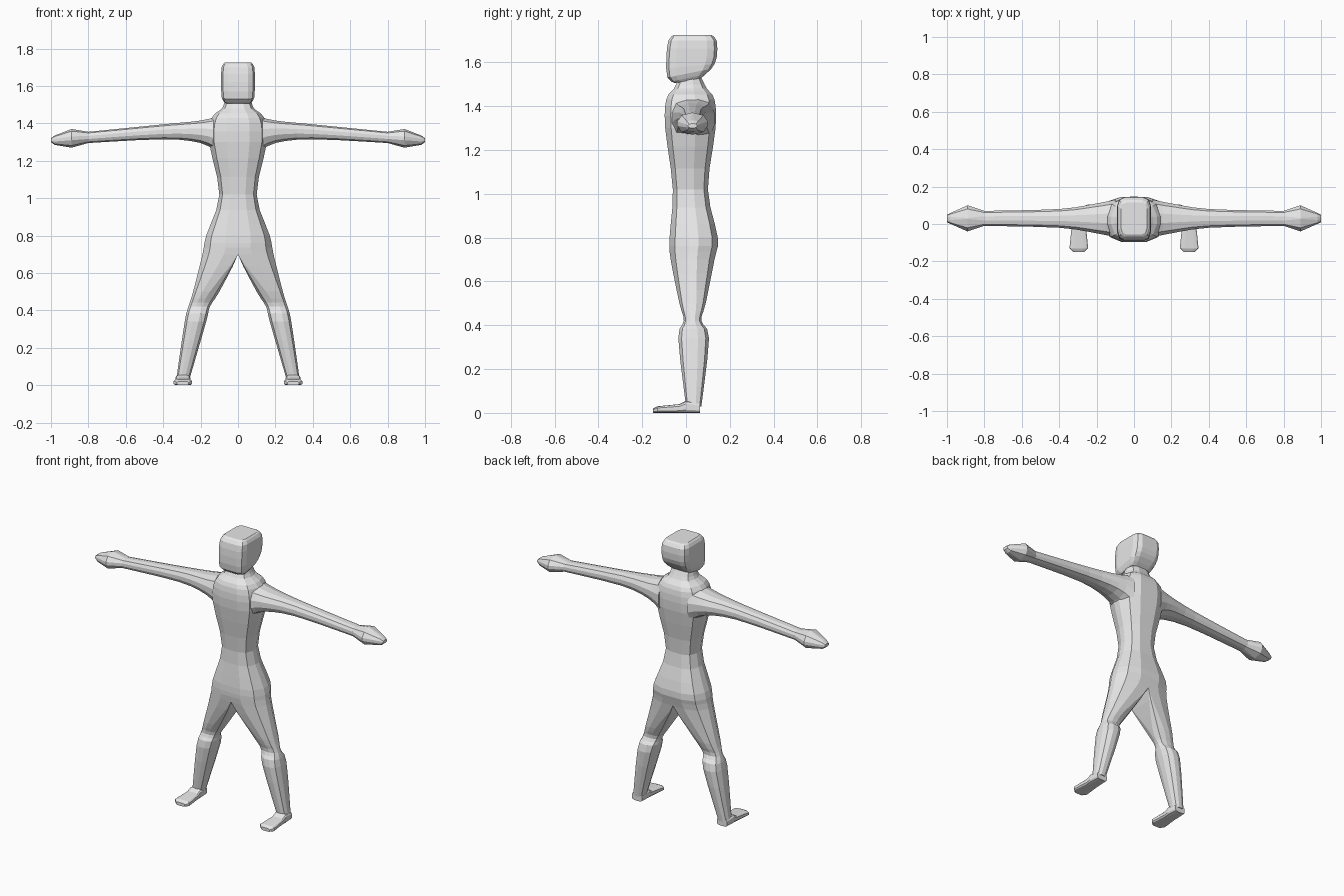
import bpy, bmesh, math
from mathutils import Vector

default_cube = bpy.data.objects.get("Cube")
if default_cube:
    bpy.data.objects.remove(default_cube)

shade = 0.8
grey = bpy.data.materials.new("light grey")
grey.use_nodes = True
grey.diffuse_color = (shade, shade, shade, 1)
grey.node_tree.nodes["Principled BSDF"].inputs["Base Color"].default_value = grey.diffuse_color


def rounded_box(left, right, low, high, inner_corner, outer_corner):
    """Rectangle with rounded corners; each side has its own corner size."""
    points = []
    corners = ((1, 1), (-1, 1), (-1, -1), (1, -1))
    for turn, (side, end) in enumerate(corners):
        corner = outer_corner if side > 0 else inner_corner
        radius_a = corner * (right - left)
        radius_b = min(corner, 0.4) * (high - low)
        centre_a = right - radius_a if side > 0 else left + radius_a
        centre_b = high - radius_b if end > 0 else low + radius_b
        for step in range(3):
            angle = math.pi / 2 * (turn + step / 2)
            points.append((centre_a + radius_a * math.cos(angle),
                           centre_b + radius_b * math.sin(angle)))
    return points


def body_slice(z, outer, middle, depth, inner=0, inner_corner=0, outer_corner=0.36):
    """Level slice through one half of the torso, or through one leg."""
    box = rounded_box(inner, outer, middle - depth, middle + depth, inner_corner, outer_corner)
    return [Vector((x, y, z)) for x, y in box]


def torso_slice(**sizes):
    return body_slice(outer_corner=0.6, **sizes)


def leg_slice(**sizes):
    return body_slice(inner_corner=0.36, **sizes)


def arm_slice(x, depth, height, z, corner=0.36):
    """Upright slice across the arm or hand."""
    middle = 0.03
    box = rounded_box(middle - depth, middle + depth, z - height, z + height, corner, corner)
    return [Vector((x, y, h)) for y, h in box]


def foot_slice(y, width, height):
    """Upright slice across the foot, resting on the ground."""
    middle = 0.295
    box = rounded_box(middle - width, middle + width, 0, height, 0.25, 0.25)
    return [Vector((x, y, z)) for x, z in box]


def head_slice(z, width, middle, depth, tilt=0):
    """Slice through the head that rises towards the back by the tilt."""
    box = rounded_box(-width, width, middle - depth, middle + depth, 0.2, 0.2)
    return [Vector((x, y, z + tilt * (y - middle + depth))) for x, y in box]


def smooth_slices(slices, steps):
    """Add slices in between, along a curve through the given ones."""
    last = len(slices) - 1
    result = []
    for i in range(last):
        nearby = [slices[max(0, min(last, i + k))] for k in (-1, 0, 1, 2)]
        for step in range(steps):
            t = step / steps
            result.append([
                b + t / 2 * (c - a + t * (2 * a - 5 * b + 4 * c - d + t * (3 * (b - c) + d - a)))
                for a, b, c, d in zip(*nearby)])
    return result + [slices[last]]


def loft(name, slices, steps=1, mirror=True):
    """Skin the slices, cap both ends and mirror across the middle."""
    bm = bmesh.new()
    loops = []
    for ring in smooth_slices(slices, steps):
        if mirror:
            ring = [Vector((max(p.x, 0), p.y, p.z)) for p in ring]
        loops.append([bm.verts.new(p) for p in ring])
    for below, above in zip(loops, loops[1:]):
        for i in range(len(below)):
            bm.faces.new((below[i - 1], below[i], above[i], above[i - 1]))
    bm.faces.new(loops[0])
    bm.faces.new(loops[-1])
    tiny = 0.0005
    bmesh.ops.remove_doubles(bm, verts=bm.verts, dist=tiny)
    bmesh.ops.recalc_face_normals(bm, faces=bm.faces)
    seam = [f for f in bm.faces if all(abs(v.co.x) < tiny for v in f.verts)]
    bmesh.ops.delete(bm, geom=seam, context='FACES')
    mesh = bpy.data.meshes.new(name)
    bm.to_mesh(mesh)
    bm.free()
    mesh.materials.append(grey)
    part = bpy.data.objects.new(name, mesh)
    bpy.context.collection.objects.link(part)
    if mirror:
        part.modifiers.new("mirror", 'MIRROR')


# Neck, torso and legs in one skin
neck = torso_slice(z=1.53, outer=0.07, middle=0.02, depth=0.05)
collar = torso_slice(z=1.48, outer=0.085, middle=0.02, depth=0.075)
shoulder = torso_slice(z=1.43, outer=0.14, middle=0.02, depth=0.11)
chest = torso_slice(z=1.3, outer=0.155, middle=0.02, depth=0.115)
waist = torso_slice(z=1.02, outer=0.1, middle=0.02, depth=0.08)
hip = torso_slice(z=0.8, outer=0.17, middle=0.035, depth=0.11)
crotch = torso_slice(z=0.7, outer=0.19, middle=0.03, depth=0.1)
thigh = leg_slice(z=0.5, inner=0.1, outer=0.24, middle=0.03, depth=0.06)
knee = leg_slice(z=0.42, inner=0.15, outer=0.265, middle=0.03, depth=0.04)
calf = leg_slice(z=0.34, inner=0.17, outer=0.285, middle=0.035, depth=0.07)
ankle = leg_slice(z=0.03, inner=0.26, outer=0.33, middle=0.035, depth=0.035)
loft("body", [neck, collar, shoulder, chest, waist, hip, crotch, thigh, knee, calf, ankle], steps=3)

# Arms, tapering from the armpit to the wrist
armpit = arm_slice(x=0.1, depth=0.1, height=0.1, z=1.34)
upper_arm = arm_slice(x=0.2, depth=0.08, height=0.06, z=1.355)
elbow = arm_slice(x=0.4, depth=0.05, height=0.04, z=1.355)
wrist = arm_slice(x=0.8, depth=0.04, height=0.03, z=1.325)
loft("arm", [armpit, upper_arm, elbow, wrist], steps=3)

# Hands, widest at the palm and coming to a blunt point
palm = arm_slice(x=0.89, depth=0.07, height=0.05, z=1.32, corner=0.48)
fingers = arm_slice(x=0.98, depth=0.03, height=0.025, z=1.31)
fingertip = arm_slice(x=1, depth=0.02, height=0.01, z=1.31)
loft("hand", [wrist, palm, fingers, fingertip])

# Feet, flat and pointing forwards
toe = foot_slice(y=-0.15, width=0.03, height=0.02)
ball = foot_slice(y=-0.13, width=0.05, height=0.03)
instep = foot_slice(y=-0.03, width=0.04, height=0.04)
heel_front = foot_slice(y=0, width=0.04, height=0.055)
heel = foot_slice(y=0.065, width=0.035, height=0.045)
loft("foot", [toe, ball, instep, heel_front, heel])

# Head, with a jaw that slopes up to the nape
chin = head_slice(z=1.505, width=0.07, middle=0.01, depth=0.06, tilt=0.2)
jaw = head_slice(z=1.53, width=0.087, middle=0.015, depth=0.1, tilt=0.2)
cheek = head_slice(z=1.62, width=0.09, middle=0.025, depth=0.115)
brow = head_slice(z=1.7, width=0.088, middle=0.03, depth=0.11)
crown = head_slice(z=1.725, width=0.07, middle=0.03, depth=0.085)
loft("head", [chin, jaw, cheek, brow, crown], steps=2, mirror=False)
